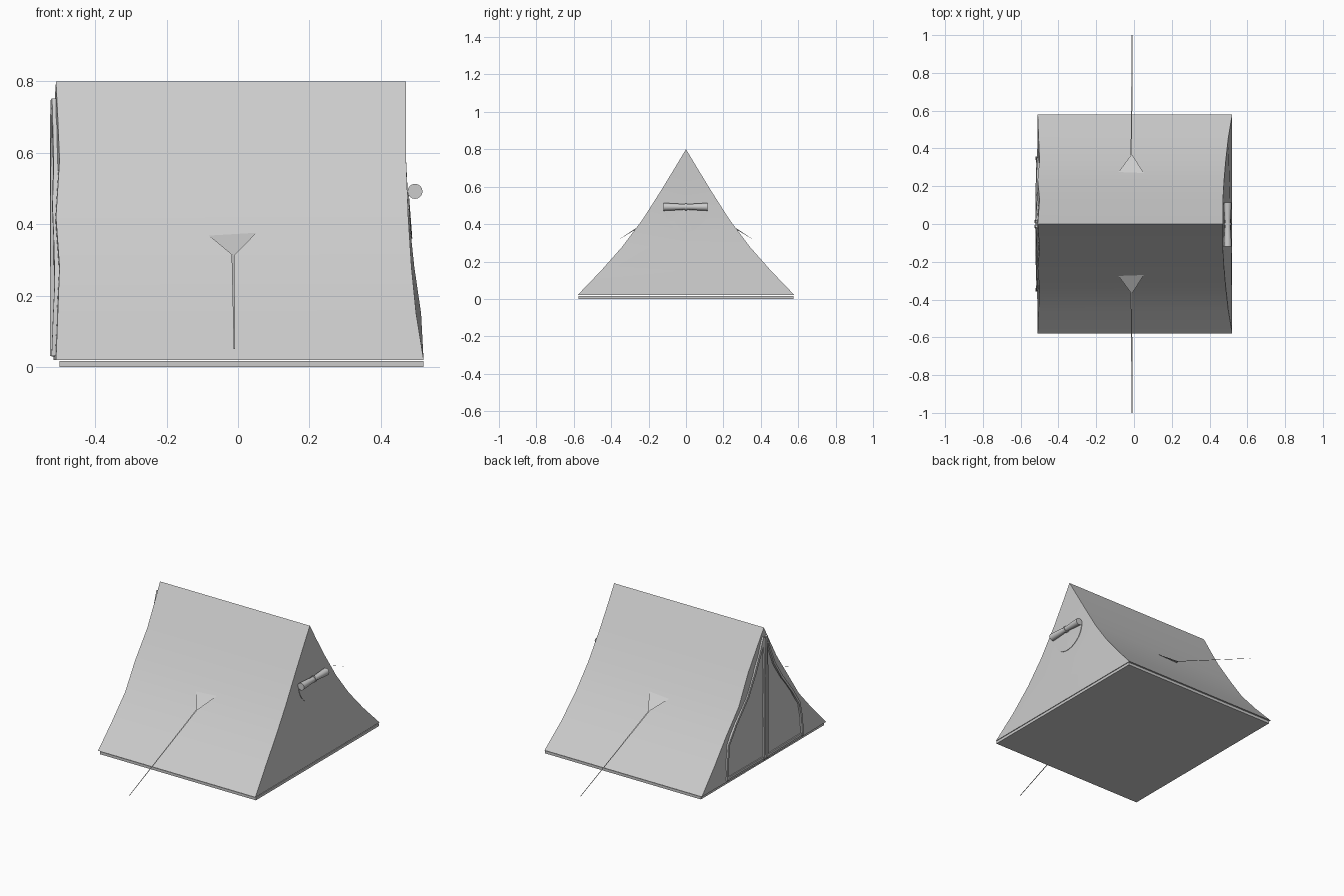
import bpy, bmesh, math
from mathutils import Vector

cube = bpy.data.objects.get("Cube")
if cube:
    bpy.data.objects.remove(cube, do_unlink=True)

GREY = (0.6, 0.6, 0.6, 1)
canvas = bpy.data.materials.new("canvas grey")
canvas.use_nodes = True
canvas.diffuse_color = GREY
canvas.node_tree.nodes["Principled BSDF"].inputs["Base Color"].default_value = GREY


def finish(name, bm, angle=30, recalc=True):
    if recalc:
        bmesh.ops.recalc_face_normals(bm, faces=bm.faces)
    me = bpy.data.meshes.new(name)
    bm.to_mesh(me)
    bm.free()
    ob = bpy.data.objects.new(name, me)
    bpy.context.collection.objects.link(ob)
    me.materials.append(canvas)
    bpy.ops.object.select_all(action="DESELECT")
    ob.select_set(True)
    bpy.context.view_layer.objects.active = ob
    bpy.ops.object.shade_smooth_by_angle(angle=math.radians(angle))
    return ob


def polygon(name, points):
    bm = bmesh.new()
    bm.faces.new([bm.verts.new(p) for p in points])
    return finish(name, bm, recalc=False)


# Rows of the tent: height, half width, door edge, window edge, window wall bulge
ROWS = [(0.02, 0.58, -0.51, 0.52, 0.0), (0.15, 0.455, -0.505, 0.499, 0.014),
        (0.28, 0.34, -0.50, 0.486, 0.008), (0.42, 0.235, -0.51, 0.477, 0.002),
        (0.58, 0.133, -0.50, 0.471, 0.0), (0.70, 0.06, -0.505, 0.47, 0.0),
        (0.80, 0.0, -0.51, 0.47, 0.0)]
DOOR_X = -0.517


def row_at(z):
    for a, b in zip(ROWS, ROWS[1:]):
        if z <= b[0]:
            t = (z - a[0]) / (b[0] - a[0])
            return [p + (q - p) * t for p, q in zip(a, b)]
    return ROWS[-1]


def door_wall(y, z):
    _, w, x0, _, _ = row_at(z)
    return x0 + (DOOR_X - x0) * (1 - abs(y) / max(w, 0.001))


def window_wall(y, z):
    _, w, _, x1, bulge = row_at(z)
    return x1 + bulge * (1 - abs(y) / max(w, 0.001))


# Tent body: sagging roof panels and two end walls
bm = bmesh.new()
rings = []
for z, w, x0, x1, bulge in ROWS:
    door_mid = DOOR_X if w else x0
    rings.append([bm.verts.new(p) for p in
                  [(x0, -w, z), (x1, -w, z), (x1 + bulge, 0, z),
                   (x1, w, z), (x0, w, z), (door_mid, 0, z)]])
for low, high in zip(rings, rings[1:]):
    for i in range(6):
        j = (i + 1) % 6
        bm.faces.new([low[i], low[j], high[j], high[i]])
bm.faces.new(rings[0][::-1])
bmesh.ops.remove_doubles(bm, verts=bm.verts, dist=0.0005)
finish("tent_body", bm)

# Ground sheet
bm = bmesh.new()
bmesh.ops.create_cube(bm, size=1)
for v in bm.verts:
    v.co = (0.01 + v.co.x * 1.02, v.co.y * 1.15, 0.008 + v.co.z * 0.016)
finish("ground_sheet", bm)


# Raised seams on the door wall
def seam(name, path, width=0.016, depth=0.01):
    pts = [Vector(p) for p in path]
    bm = bmesh.new()
    sections = []
    for i, p in enumerate(pts):
        along = (pts[min(i + 1, len(pts) - 1)] - pts[max(i - 1, 0)]).normalized()
        side = Vector((-along.y, along.x)) * width / 2
        section = []
        for s in (p - side, p + side):
            x = door_wall(s.x, s.y)
            section += [(x - depth, s.x, s.y), (x + 0.006, s.x, s.y)]
        sections.append([bm.verts.new(section[k]) for k in (0, 1, 3, 2)])
    for a, b in zip(sections, sections[1:]):
        for i in range(4):
            j = (i + 1) % 4
            bm.faces.new([a[i], a[j], b[j], b[i]])
    bm.faces.new(sections[0])
    bm.faces.new(sections[-1])
    return finish(name, bm)


OUTLINE = [(0.35, 0.03), (0.345, 0.14), (0.33, 0.23), (0.26, 0.33), (0.16, 0.45),
           (0.09, 0.56), (0.045, 0.66), (0.012, 0.75)]
for label, s in (("left", 1), ("right", -1)):
    seam(f"door_edge_{label}", [(s * y, z) for y, z in OUTLINE], 0.014)
    seam(f"door_zip_{label}", [(s * 0.012, z) for z in (0.03, 0.28, 0.5, 0.74)])
    seam(f"door_sill_{label}", [(s * y, 0.04) for y in (0.0, 0.17, 0.35)], 0.014, 0.006)

# Half-round window below the rolled cover
arc = [math.pi * (1 + i / 24) for i in range(25)]
polygon_points = [(0.115 * math.cos(a), 0.485 + 0.125 * math.sin(a)) for a in arc]
bm = bmesh.new()
outer = [bm.verts.new((window_wall(y, z) + 0.003, y, z)) for y, z in polygon_points]
hub = bm.verts.new((window_wall(0, 0.485) + 0.003, 0, 0.485))
for a, b in zip(outer, outer[1:]):
    bm.faces.new([hub, a, b])
edge = [e for e in bm.edges if e.is_boundary]
ext = bmesh.ops.extrude_edge_only(bm, edges=edge)
for v in ext["geom"]:
    if isinstance(v, bmesh.types.BMVert):
        v.co.x -= 0.006
finish("window_panel", bm)

# Rolled window cover, pinched by a strap in the middle
bm = bmesh.new()
profile = [(-0.12, 0.021), (-0.06, 0.018), (-0.012, 0.015), (0.012, 0.015),
           (0.06, 0.018), (0.115, 0.021)]
loops = [[bm.verts.new((0.496 + r * math.cos(k * math.tau / 16), y,
                        0.492 + r * math.sin(k * math.tau / 16)))
          for k in range(16)] for y, r in profile]
for a, b in zip(loops, loops[1:]):
    for k in range(16):
        bm.faces.new([a[k], a[(k + 1) % 16], b[(k + 1) % 16], b[k]])
bm.faces.new(loops[0])
bm.faces.new(loops[-1])
finish("window_roll", bm)

bm = bmesh.new()
bmesh.ops.create_cone(bm, cap_ends=True, segments=16, radius1=0.019, radius2=0.019, depth=0.012)
for v in bm.verts:
    v.co = (0.496 + v.co.x, v.co.z, 0.492 + v.co.y)
finish("window_strap", bm)

# Guy lines: a triangular tab and a flat ribbon on each roof side
for label, s in (("front", -1), ("back", 1)):
    tab = [(-0.082, s * 0.275, 0.368), (-0.012, s * 0.37, 0.31), (0.052, s * 0.27, 0.376)]
    line = [(-0.018, s * 0.365, 0.313), (-0.012, s, 0.05),
            (-0.008, s, 0.05), (-0.01, s * 0.365, 0.313)]
    polygon(f"guy_tab_{label}", tab if s < 0 else tab[::-1])
    polygon(f"guy_line_{label}", line if s < 0 else line[::-1])
